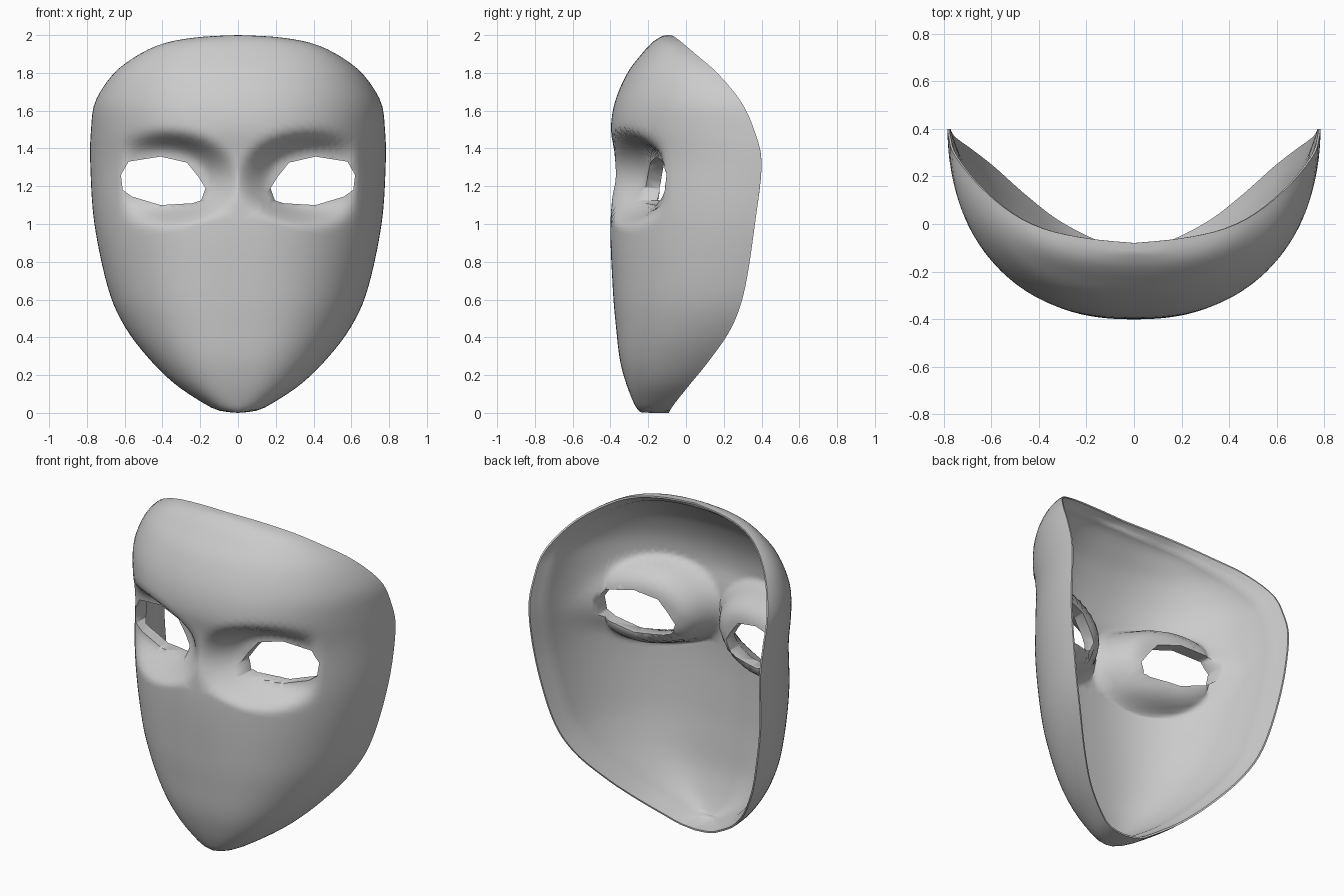
import bpy, bmesh, math
from mathutils import Vector

if "Cube" in bpy.data.objects:
    bpy.data.objects.remove(bpy.data.objects["Cube"])

# Profile rows: height, half width, rim depth (back edge), centre depth (front)
ROWS = [(0.0, 0.0, -0.09, -0.23), (0.012, 0.1, -0.085, -0.25), (0.05, 0.18, -0.06, -0.275),
        (0.15, 0.33, 0.02, -0.315), (0.28, 0.465, 0.125, -0.35), (0.45, 0.595, 0.24, -0.37),
        (0.65, 0.685, 0.31, -0.387), (1.0, 0.76, 0.365, -0.40), (1.32, 0.782, 0.40, -0.375),
        (1.5, 0.778, 0.36, -0.397), (1.65, 0.755, 0.29, -0.375), (1.8, 0.655, 0.165, -0.31),
        (1.9, 0.52, 0.05, -0.235), (1.96, 0.38, -0.02, -0.18), (1.99, 0.2, -0.06, -0.135),
        (2.0, 0.0, -0.08, -0.11)]
EYE = [(0.172, 1.19), (0.195, 1.125), (0.24, 1.11), (0.41, 1.10), (0.56, 1.145), (0.61, 1.18),
       (0.62, 1.26), (0.58, 1.33), (0.41, 1.357), (0.27, 1.325), (0.21, 1.25)]
CENTRE_Z, RINGS, STEPS = 1.0, 36, 60


def smooth_rows(rows, n=12):
    """Catmull-Rom through the rows."""
    pts = [Vector(r) for r in rows]
    out = []
    for i in range(len(pts) - 1):
        a, b, c, d = pts[max(i - 1, 0)], pts[i], pts[i + 1], pts[min(i + 2, len(pts) - 1)]
        for k in range(n):
            t = k / n
            out.append(0.5 * (2 * b + (c - a) * t + (2 * a - 5 * b + 4 * c - d) * t * t
                              + (3 * b - a - 3 * c + d) * t ** 3))
    return out + [pts[-1]]


DENSE = smooth_rows(ROWS)


def row_at(z):
    for a, b in zip(DENSE, DENSE[1:]):
        if a[0] <= z <= b[0] and b[0] > a[0]:
            return a.lerp(b, (z - a[0]) / (b[0] - a[0]))
    return DENSE[-1] if z > 1 else DENSE[0]


def socket(x, z, reach):
    """1 inside the eye opening, fading to 0 at the given reach."""
    d = math.hypot((abs(x) - 0.395) / 0.225, (z - 1.24) / 0.14)
    s = min(1.0, max(0.0, (reach - d) / (reach - 0.95)))
    return s * s * (3 - 2 * s)


def depth(x, z):
    """Curved face, sinking towards a flatter plane around each eye."""
    _, w, rim, front = row_at(z)
    ax = abs(x)
    u = min(ax / max(w, 1e-4), 1.0)
    p = 2.35 + 0.5 * max(0.0, 1 - z)
    y = front + (rim - front) * (1 - math.sqrt(max(0.0, 1 - u ** p)))
    plane = -0.21 + 0.23 * (ax - 0.18)
    return y + socket(x, z, 1.9) * max(0.0, plane - y)


# Rim outline, evenly spaced along its length
lengths = [0.0]
for a, b in zip(DENSE, DENSE[1:]):
    lengths.append(lengths[-1] + math.hypot(b[0] - a[0], b[1] - a[1]))
half = []
for k in range(STEPS + 1):
    s = lengths[-1] * k / STEPS
    i = max(j for j in range(len(DENSE) - 1) if lengths[j] <= s + 1e-9)
    t = min(1, (s - lengths[i]) / max(lengths[i + 1] - lengths[i], 1e-9))
    half.append(DENSE[i].lerp(DENSE[i + 1], t))
rim = [(p[1], p[2], p[0]) for p in half] + [(-p[1], p[2], p[0]) for p in half[-2:0:-1]]

# Mask shell: rings growing from the face centre out to the rim
bm = bmesh.new()
centre = bm.verts.new((0, depth(0, CENTRE_Z), CENTRE_Z))
previous = None
for r in range(1, RINGS + 1):
    t = math.sin(math.pi / 2 * r / RINGS)
    ring = []
    for x, y, z in rim:
        px, pz = x * t, CENTRE_Z + (z - CENTRE_Z) * t
        ring.append(bm.verts.new((px, y if r == RINGS else depth(px, pz), pz)))
    for i in range(len(ring)):
        j = (i + 1) % len(ring)
        if previous:
            bm.faces.new((previous[i], ring[i], ring[j], previous[j]))
        else:
            bm.faces.new((centre, ring[i], ring[j]))
    previous = ring
bm.normal_update()
if sum(f.normal.y for f in bm.faces) > 0:
    bmesh.ops.reverse_faces(bm, faces=bm.faces)
mesh = bpy.data.meshes.new("mask")
bm.to_mesh(mesh)
bm.free()
mask = bpy.data.objects.new("mask", mesh)
bpy.context.collection.objects.link(mask)

# Wall thickness: thin edge at the rim, thicker lips around the eyes
group = mask.vertex_groups.new(name="wall")
for v in mesh.vertices:
    r = 0 if v.index == 0 else (v.index - 1) // len(rim) + 1
    wall = min(0.5, 0.12 + 0.13 * (RINGS - r)) + 0.4 * socket(v.co.x, v.co.z, 1.7)
    group.add([v.index], min(1.0, wall), 'REPLACE')
solid = mask.modifiers.new("thickness", 'SOLIDIFY')
solid.thickness, solid.offset = 0.08, -1
solid.vertex_group = "wall"

# Eye cutters, one per side
for side in (1, -1):
    bm = bmesh.new()
    face = bm.faces.new([bm.verts.new((side * x, -0.8, z)) for x, z in EYE])
    grown = bmesh.ops.extrude_face_region(bm, geom=[face])
    bmesh.ops.translate(bm, vec=(0, 1.6, 0),
                        verts=[v for v in grown["geom"] if isinstance(v, bmesh.types.BMVert)])
    bmesh.ops.recalc_face_normals(bm, faces=bm.faces)
    cut_mesh = bpy.data.meshes.new("eye_cutter")
    bm.to_mesh(cut_mesh)
    bm.free()
    cutter = bpy.data.objects.new("eye_cutter", cut_mesh)
    bpy.context.collection.objects.link(cutter)
    cutter.hide_render = True
    cut = mask.modifiers.new("eye_hole", 'BOOLEAN')
    cut.operation, cut.solver, cut.object = 'DIFFERENCE', 'EXACT', cutter

# Apply modifiers, drop the cutters, then shade
bpy.context.view_layer.objects.active = mask
mask.select_set(True)
for m in list(mask.modifiers):
    bpy.ops.object.modifier_apply(modifier=m.name)
for ob in [o for o in bpy.data.objects if o.name.startswith("eye_cutter")]:
    bpy.data.objects.remove(ob)
bpy.ops.object.shade_smooth_by_angle(angle=math.radians(60))
